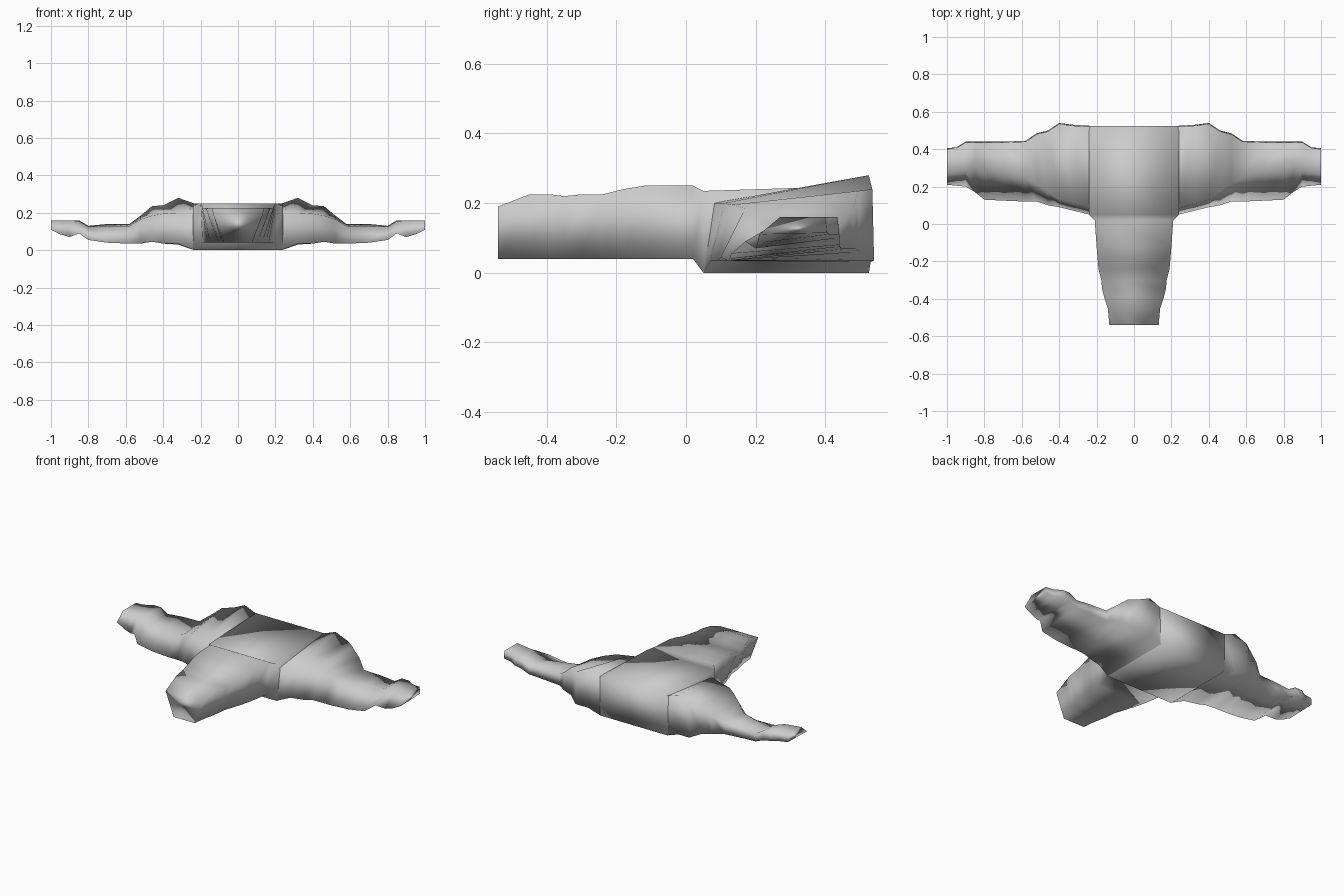
import bpy, bmesh
from mathutils import Vector


def loft(name, rings, soft_end=False):
    """Skin closed sections and cap both ends; caps follow the side shading.
    soft_end lets the last cap take part in the smoothing."""
    bm = bmesh.new()
    vr = [[bm.verts.new(p) for p in r] for r in rings]
    n = len(rings[0])
    for a, b in zip(vr, vr[1:]):
        for i in range(n):
            j = (i + 1) % n
            bm.faces.new((a[i], a[j], b[j], b[i]))
    caps = [bm.faces.new(vr[0]), bm.faces.new(vr[-1])]
    bmesh.ops.recalc_face_normals(bm, faces=bm.faces)
    bm.normal_update()
    skip = caps[:1] if soft_end else caps
    normals = []
    for ring in vr:
        for v in ring:
            total = Vector()
            for lp in v.link_loops:
                if lp.face not in skip:
                    total += lp.face.normal * lp.calc_angle()
            normals.append(total.normalized())
    for f in bm.faces:
        f.smooth = True
    me = bpy.data.meshes.new(name)
    bm.to_mesh(me)
    bm.free()
    me.normals_split_custom_set_from_vertices(normals)
    ob = bpy.data.objects.new(name, me)
    bpy.context.collection.objects.link(ob)
    return ob


# Wing sections: x, front y, front z, top-front y, top-front z,
# back y, back top z, back bottom z
wing = [
    (0.235, 0.05, 0.00, 0.08, 0.20, 0.525, 0.25, 0.00),
    (0.32, 0.07, 0.035, 0.11, 0.20, 0.53, 0.28, 0.03),
    (0.40, 0.09, 0.035, 0.13, 0.195, 0.54, 0.24, 0.035),
    (0.46, 0.10, 0.045, 0.17, 0.185, 0.50, 0.235, 0.06),
    (0.52, 0.12, 0.035, 0.21, 0.165, 0.485, 0.185, 0.07),
    (0.58, 0.12, 0.035, 0.25, 0.13, 0.445, 0.14, 0.07),
    (0.70, 0.125, 0.04, 0.29, 0.13, 0.44, 0.14, 0.075),
    (0.80, 0.13, 0.055, 0.31, 0.125, 0.44, 0.13, 0.08),
    (0.85, 0.17, 0.09, 0.33, 0.155, 0.44, 0.16, 0.10),
    (0.90, 0.20, 0.07, 0.29, 0.16, 0.44, 0.16, 0.11),
    (0.95, 0.205, 0.085, 0.28, 0.16, 0.41, 0.16, 0.11),
    (1.00, 0.21, 0.11, 0.27, 0.16, 0.405, 0.16, 0.115),
]

# Two mirrored tapering wings
for label, side in (("left", -1), ("right", 1)):
    loft(label + "_wing",
         [[(side * x, yf, zf), (side * x, yt, zt),
           (side * x, yb - 0.005, zb), (side * x, yb, zl)]
          for x, yf, zf, yt, zt, yb, zb, zl in wing])

# Stem and centre block: y, top half width, bottom half width, bottom z, top z
stem = [
    (-0.54, 0.132, 0.075, 0.04, 0.19), (-0.45, 0.14, 0.085, 0.04, 0.225),
    (-0.39, 0.16, 0.10, 0.04, 0.225), (-0.35, 0.17, 0.105, 0.04, 0.22),
    (-0.30, 0.175, 0.11, 0.04, 0.225), (-0.24, 0.19, 0.13, 0.04, 0.225),
    (-0.18, 0.195, 0.15, 0.04, 0.24), (-0.12, 0.20, 0.165, 0.04, 0.25),
    (0.02, 0.21, 0.19, 0.04, 0.25), (0.05, 0.24, 0.24, 0.00, 0.235),
    (0.525, 0.24, 0.24, 0.00, 0.25),
]
loft("stem_and_centre", [[(-b, y, z0), (b, y, z0), (t, y, z1), (-t, y, z1)]
                         for y, t, b, z0, z1 in stem], soft_end=True)
